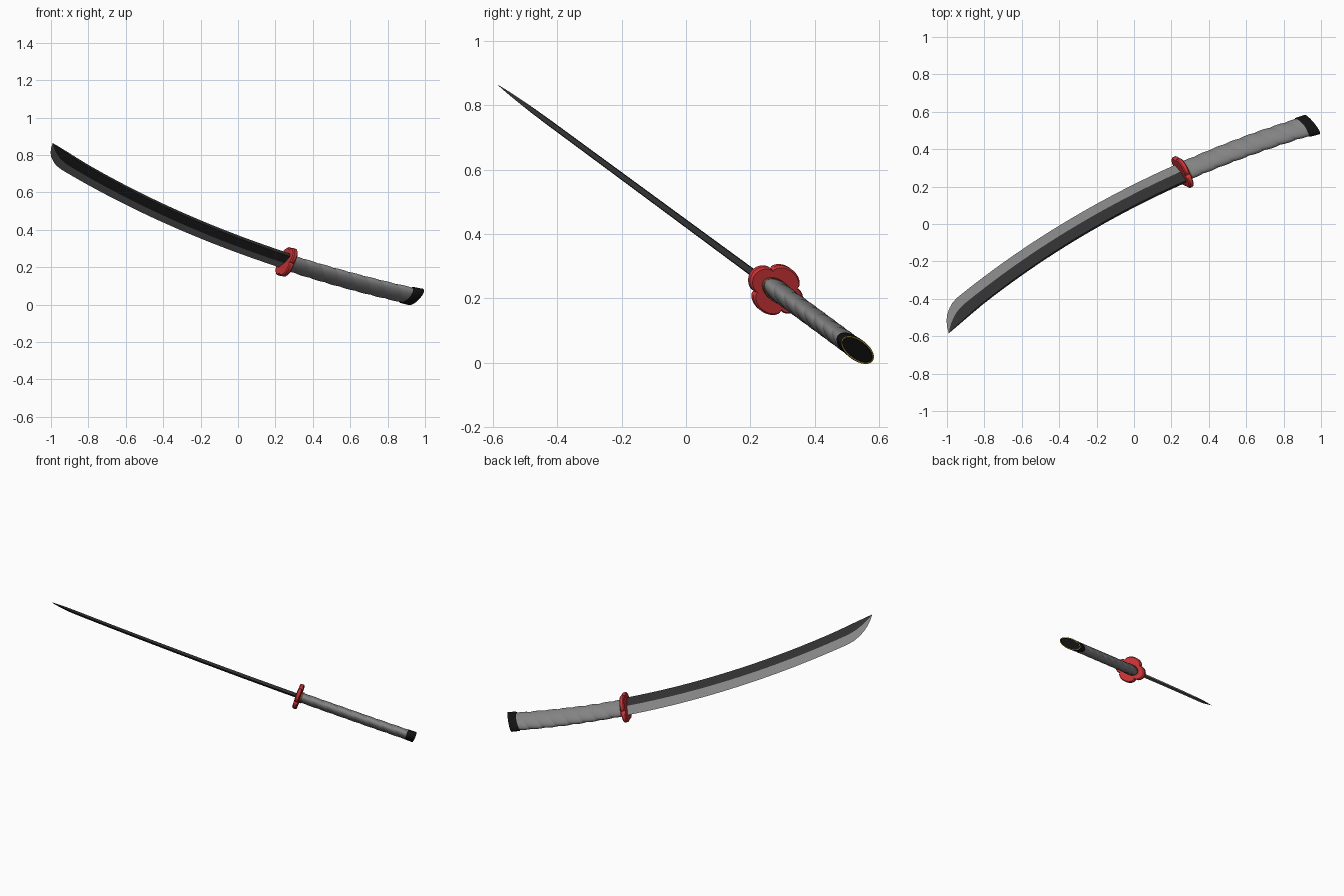
import bpy, bmesh, math
from mathutils import Vector

if "Cube" in bpy.data.objects:
    bpy.data.objects.remove(bpy.data.objects["Cube"])

# Sword plane: x axis plus a sloping axis; N is the plane normal
SLOPE = Vector((0, 0.805, -0.593))
N = Vector((0, 0.593, 0.805))
ORIGIN = Vector((0, 0, 0.4325))
K, T0 = 0.197, math.radians(28.8)      # curvature and tangent angle at the guard
GUARD_U, GUARD_V = 0.26, 0.345


def point(s, across, out, skew=0.0):
    """s runs along the arc (guard 0, tip positive), across points to the cutting edge."""
    t = T0 + K * s
    a = t + skew
    u = GUARD_U - (math.sin(t) - math.sin(T0)) / K - math.sin(a) * across
    v = GUARD_V + (math.cos(t) - math.cos(T0)) / K + math.cos(a) * across
    return ORIGIN + Vector((u, 0, 0)) + SLOPE * v + N * out


def material(name, *rgb):
    m = bpy.data.materials.new(name)
    m.diffuse_color = (*rgb, 1)
    m.use_nodes = True
    m.node_tree.nodes["Principled BSDF"].inputs["Base Color"].default_value = m.diffuse_color
    return m


STEEL = material("grey", 0.23, 0.23, 0.23)
DARK = material("dark_steel", 0.03, 0.03, 0.03)
BLACK = material("black", 0.006, 0.006, 0.006)
RED = material("red", 0.6, 0.035, 0.04)
GOLD = material("gold", 0.55, 0.38, 0.06)
BROWN = material("brown", 0.16, 0.07, 0.03)


def loft(name, rings, mats, pick=lambda i, j: 0, angle=35):
    """Skin rings of equal point count, close both ends, smooth by angle."""
    bm = bmesh.new()
    loops = [[bm.verts.new(p) for p in r] for r in rings]
    n = len(rings[0])
    for i, (a, b) in enumerate(zip(loops, loops[1:])):
        for j in range(n):
            f = bm.faces.new((a[j], a[(j + 1) % n], b[(j + 1) % n], b[j]))
            f.material_index = pick(i, j)
    bm.faces.new(loops[0]).material_index = pick(0, 0)
    bm.faces.new(loops[-1]).material_index = pick(len(rings) - 1, 0)
    bmesh.ops.remove_doubles(bm, verts=bm.verts, dist=1e-5)
    bmesh.ops.recalc_face_normals(bm, faces=bm.faces)
    me = bpy.data.meshes.new(name)
    bm.to_mesh(me)
    bm.free()
    ob = bpy.data.objects.new(name, me)
    bpy.context.collection.objects.link(ob)
    for m in mats:
        me.materials.append(m)
    bpy.ops.object.select_all(action='DESELECT')
    ob.select_set(True)
    bpy.context.view_layer.objects.active = ob
    bpy.ops.object.shade_smooth_by_angle(angle=math.radians(angle))
    return ob


def oval(s, a, b, skew=0.0, n=40):
    return [point(s, a * math.cos(2 * math.pi * j / n), b * math.sin(2 * math.pi * j / n), skew)
            for j in range(n)]


# Blade: dark flats by the spine, grey bevels to the cutting edge
stations = [(i * 1.46 / 24, 0.061, 0.0, 0.012 - 0.003 * i / 24) for i in range(25)]
stations += [(1.505, 0.055, -0.003, 0.0085), (1.54, 0.041, -0.010, 0.008),
             (1.575, 0.023, -0.022, 0.0065), (1.605, 0.000, -0.035, 0.005),
             (1.635, -0.030, -0.051, 0.003), (1.664, -0.0698, -0.0699, 0.0001)]
blade = [[point(s, -0.064 - max(0, s - 1.4) * 0.023, h * 0.8),
          point(s, ridge, h), point(s, edge, 0), point(s, ridge, -h),
          point(s, -0.064 - max(0, s - 1.4) * 0.023, -h * 0.8)]
         for s, edge, ridge, h in stations]
loft("blade", blade, [DARK, STEEL], lambda i, j: 1 if j in (1, 2) else 0, 12)


# Four-lobed guard with softened rim
def lobes(s, k, n=96):
    ring = []
    for j in range(n):
        f = 2 * math.pi * j / n
        r = k * (0.76 + 0.24 * abs(math.cos(2 * f)) ** 0.6)
        ring.append(point(s, 0.104 * r * math.cos(f), 0.08 * r * math.sin(f)))
    return ring


loft("guard", [lobes(s, k) for s, k in
               [(-0.014, 0.93), (-0.008, 1), (0.008, 1), (0.014, 0.93)]], [RED])

# Collar between guard and grip
loft("collar", [oval(-0.012, 0.06, 0.034), oval(-0.028, 0.06, 0.034)], [BROWN])

# Grip: oval section with spiral wrapped bands
grip = []
for i in range(161):
    s = -0.02 - 0.70 * i / 160
    ring = []
    for j in range(40):
        f = 2 * math.pi * j / 40
        band = abs(math.sin(math.pi * (s / 0.09 + 2 * f / (2 * math.pi)))) ** 0.6
        k = 0.93 + 0.09 * band
        a = 0.059 + 0.005 * i / 160
        ring.append(point(s, a * k * math.cos(f), 0.031 * k * math.sin(f),
                          math.radians(14) * (i / 160) ** 2))
    grip.append(ring)
loft("grip", grip, [STEEL])

# Slanted black pommel cap with a gold rim around a recessed end
SK = math.radians(15.5)
cap = [oval(s, a, b, SK) for s, a, b in
       [(-0.706, 0.069, 0.030), (-0.709, 0.071, 0.032), (-0.759, 0.0735, 0.033),
        (-0.763, 0.072, 0.0315), (-0.763, 0.067, 0.0275), (-0.758, 0.065, 0.026)]]
loft("pommel_cap", cap, [BLACK, GOLD], lambda i, j: 1 if i == 3 else 0)
